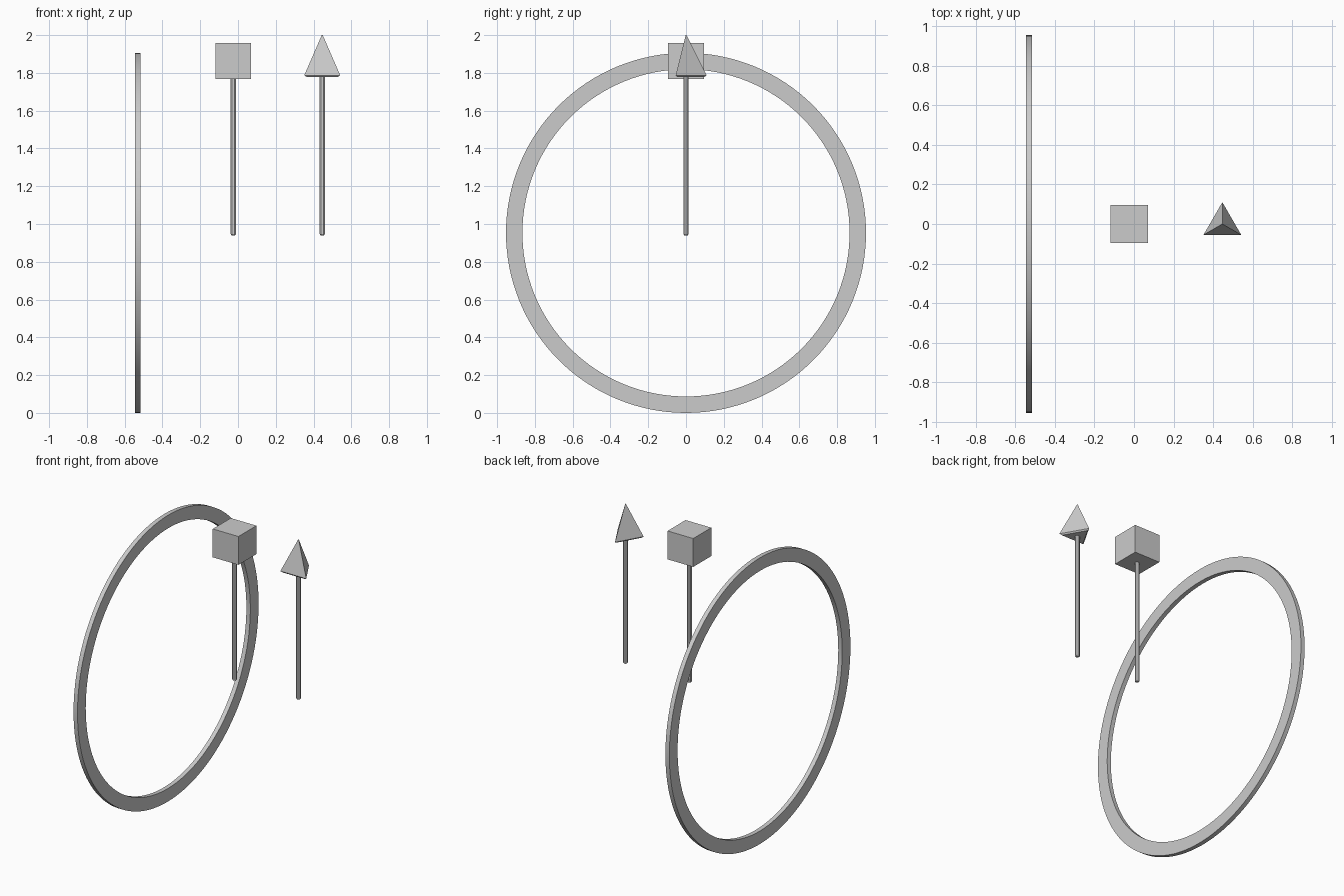
import bpy, bmesh
from math import cos, sin, tau, pi

if "Cube" in bpy.data.objects:
    bpy.data.objects.remove(bpy.data.objects["Cube"])

RING_X, CUBE_X, CONE_X = -0.53, -0.025, 0.446


def make(name, build):
    bm = bmesh.new()
    build(bm)
    bmesh.ops.recalc_face_normals(bm, faces=bm.faces[:])
    me = bpy.data.meshes.new(name)
    bm.to_mesh(me)
    bm.free()
    ob = bpy.data.objects.new(name, me)
    bpy.context.collection.objects.link(ob)
    return ob


def loft(bm, x, sides, phase, rings):
    """Stack of n-gon rings (radius, z) around a vertical axis, capped."""
    loops = [[bm.verts.new((x + r * cos(phase + tau * i / sides),
                            r * sin(phase + tau * i / sides), z))
              for i in range(sides)] for r, z in rings]
    for a, b in zip(loops, loops[1:]):
        for i in range(sides):
            j = (i + 1) % sides
            bm.faces.new((a[i], a[j], b[j], b[i]))
    bm.faces.new(loops[0][::-1])
    bm.faces.new(loops[-1])


# Flat upright hoop: rectangular section swept round the x axis
def hoop(bm):
    n, centre, half = 128, 0.953, 0.0145
    section = [(0.866, -half), (0.953, -half), (0.953, half), (0.866, half)]
    loops = [[bm.verts.new((RING_X + h, r * cos(tau * i / n), centre + r * sin(tau * i / n)))
              for r, h in section] for i in range(n)]
    for i in range(n):
        a, b = loops[i], loops[(i + 1) % n]
        for k in range(4):
            m = (k + 1) % 4
            bm.faces.new((a[k], a[m], b[m], b[k]))


ring = make("ring", hoop)
bpy.context.view_layer.objects.active = ring
ring.select_set(True)
bpy.ops.object.shade_smooth_by_angle()

# Thin eight-sided stems with a slightly chamfered foot
for name, x, top in (("cube_stem", CUBE_X, 1.775), ("pyramid_stem", CONE_X, 1.785)):
    make(name, lambda bm: loft(bm, x, 8, pi / 8,
                               [(0.010, 0.94), (0.0152, 0.947), (0.0152, top)]))

# Cube head
make("cube_head", lambda bm: loft(bm, CUBE_X, 4, pi / 4,
                                  [(0.134, 1.768), (0.134, 1.957)]))

# Three-sided pyramid head with a chamfered base
make("pyramid_head", lambda bm: loft(bm, CONE_X, 3, pi / 2,
                                     [(0.095, 1.778), (0.11, 1.787), (0.003, 2.0)]))
